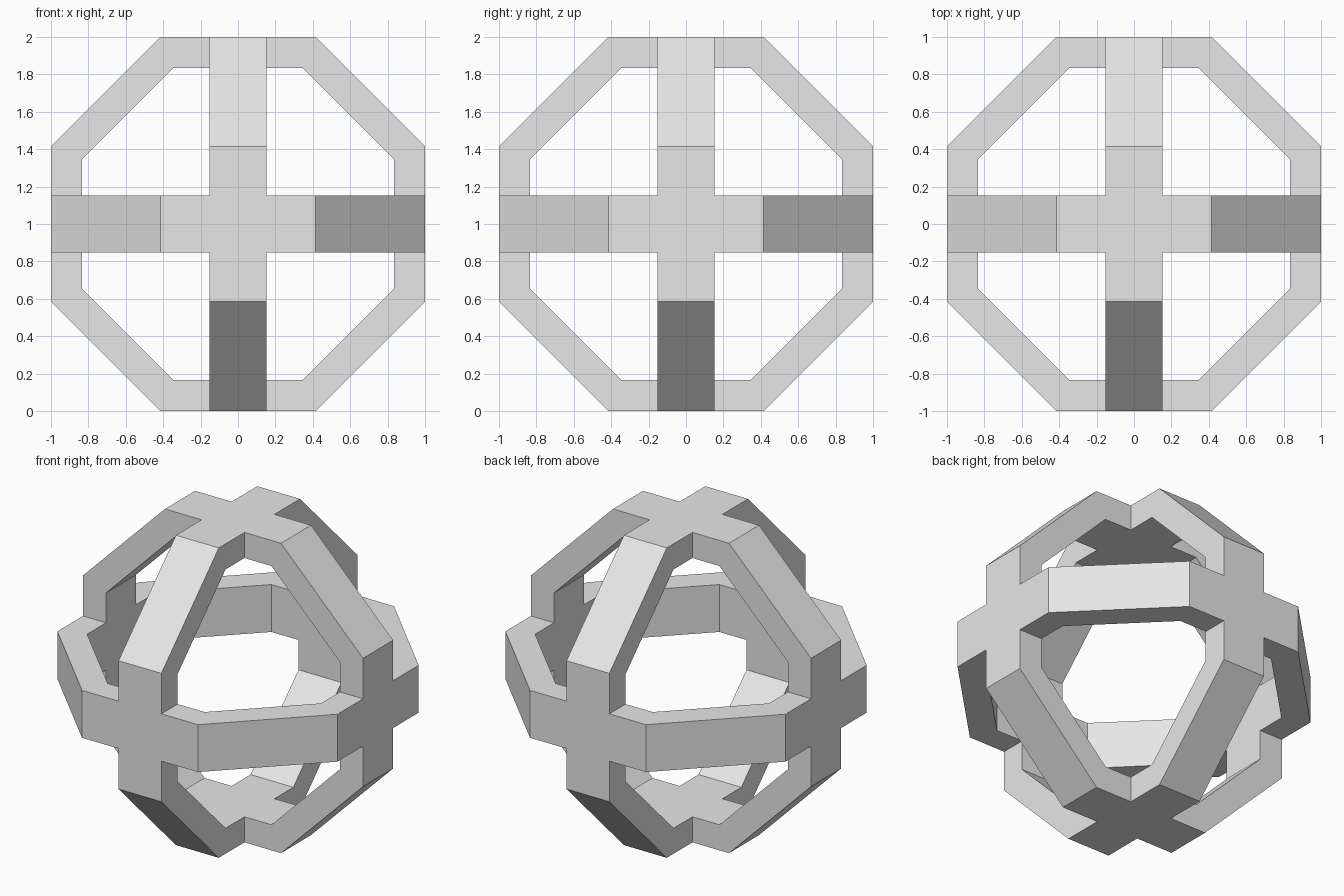
import bpy, bmesh, math
from mathutils import Matrix, Vector

old = bpy.data.objects.get("Cube")
if old:
    bpy.data.objects.remove(old)

OUTER, INNER = 1.0, 0.835          # distance from centre to the flats
HALF_WIDTH = 0.153                 # half the width of each ring band
SLOPE = math.tan(math.pi / 8)      # half side of an octagon per unit apothem

bm = bmesh.new()


def add_face(points, turn):
    bm.faces.new([bm.verts.new(turn @ Vector(p)) for p in points])


def quarter(k, axis):
    return Matrix.Rotation(k * math.pi / 2, 3, axis)


def cross_outline(apothem):
    """Plus-shaped outline at one height, three points per arm."""
    reach, w = apothem * SLOPE, HALF_WIDTH
    arm = [(reach, -w, apothem), (reach, w, apothem), (w, w, apothem)]
    return [quarter(k, 'Z') @ Vector(p) for k in range(4) for p in arm]


def add_hub(turn):
    """Plus-shaped plate where two rings cross, left open at the arm ends."""
    top, bottom = cross_outline(OUTER), cross_outline(INNER)
    add_face(top, turn)
    add_face(bottom[::-1], turn)
    for i in range(len(top)):
        if i % 3:
            j = (i + 1) % len(top)
            add_face([top[i], bottom[i], bottom[j], top[j]], turn)


def add_strut(turn):
    """Sloping bar joining two neighbouring hubs, mitred at both ends."""
    def end(flip):
        corners = [(OUTER, -1), (OUTER, 1), (INNER, 1), (INNER, -1)]
        return [(a, s * HALF_WIDTH, a * SLOPE) if flip
                else (a * SLOPE, s * HALF_WIDTH, a) for a, s in corners]
    upper, lower = end(False), end(True)
    for i in range(4):
        j = (i + 1) % 4
        add_face([upper[i], upper[j], lower[j], lower[i]], turn)


# Six hubs: four around the Y axis, two at the front and back
for k in range(4):
    add_hub(quarter(k, 'Y'))
for k in (1, 3):
    add_hub(quarter(k, 'X'))

# Twelve struts: four on each of the three rings
for ring in (Matrix.Identity(3), quarter(1, 'X'), quarter(1, 'Z')):
    for k in range(4):
        add_strut(ring @ quarter(k, 'Y'))

# Weld the parts into one closed frame standing on the floor
bmesh.ops.remove_doubles(bm, verts=bm.verts[:], dist=0.001)
bmesh.ops.recalc_face_normals(bm, faces=bm.faces[:])
bmesh.ops.translate(bm, verts=bm.verts[:], vec=(0, 0, OUTER))

mesh = bpy.data.meshes.new("ring_frame")
bm.to_mesh(mesh)
bm.free()
frame = bpy.data.objects.new("ring_frame", mesh)
bpy.context.collection.objects.link(frame)

# Plain grey finish
grey = bpy.data.materials.new("light_grey")
grey.use_nodes = True
colour = (0.8, 0.8, 0.8, 1)
grey.diffuse_color = colour
grey.node_tree.nodes["Principled BSDF"].inputs["Base Color"].default_value = colour
mesh.materials.append(grey)
